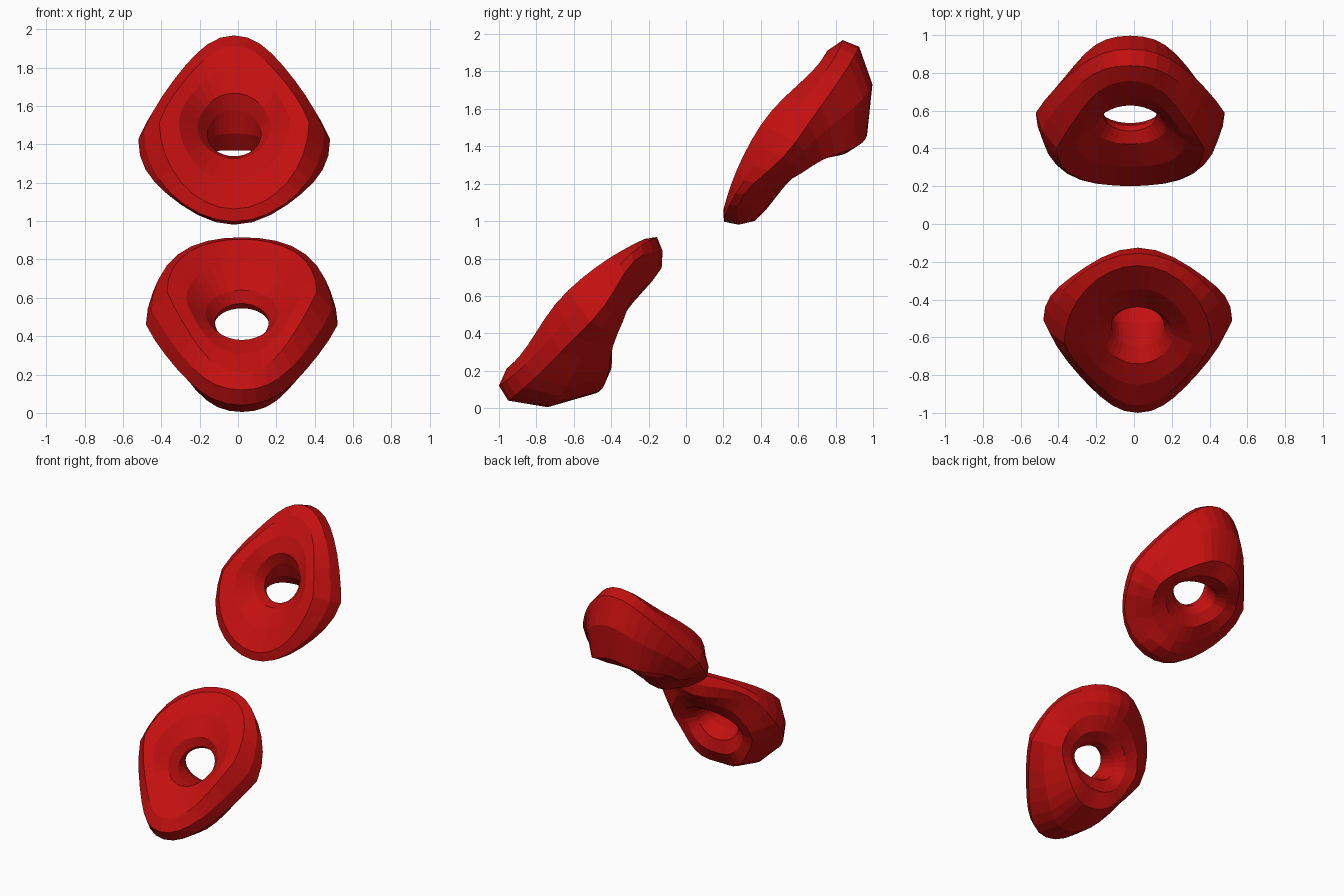
import bpy, bmesh, math
from mathutils import Matrix, Vector

if "Cube" in bpy.data.objects:
    bpy.data.objects.remove(bpy.data.objects["Cube"])

SEG = 32

# Loops around the ring's cross-section, from the hole, over the front, round the back:
# (top y, z), (side x, y, z), (bottom y, z), backward dent low down, forward lift high up
LOOPS = [
    ((-.44, .57), (.14, -.54, .47), (-.65, .37), 0, 0),         # waist of hole
    ((-.44, .64), (.19, -.59, .52), (-.74, .38), 0, 0),
    ((-.34, .78), (.29, -.635, .59), (-.85, .31), .008, 0),
    ((-.22, .905), (.39, -.63, .63), (-.96, .21), .014, 0),     # front crest
    ((-.155, .915), (.47, -.57, .54), (-1.0, .12), .01, .012),  # outer rim
    ((-.125, .84), (.50, -.51, .46), (-.95, .04), .005, .035),
    ((-.13, .75), (.44, -.45, .43), (-.74, .005), .015, .035),
    ((-.18, .68), (.34, -.365, .40), (-.48, .08), .02, .018),   # back crest
    ((-.26, .59), (.25, -.38, .40), (-.41, .19), .01, 0),
    ((-.34, .545), (.18, -.42, .42), (-.42, .29), 0, 0),
    ((-.41, .545), (.145, -.49, .45), (-.52, .345), 0, 0),
]

red = bpy.data.materials.new("red")
red.diffuse_color = (0.55, 0.005, 0.005, 1)
red.use_nodes = True
red.node_tree.nodes["Principled BSDF"].inputs["Base Color"].default_value = red.diffuse_color


def wave(top, side, bottom, a):
    """Closed curve value passing through top, side and bottom."""
    mid = (top + bottom) / 2
    return (mid + side) / 2 + (top - bottom) / 2 * math.cos(a) + (mid - side) / 2 * math.cos(2 * a)


def ring(name, matrix):
    bm = bmesh.new()
    rows = []
    for top, side, bottom, dent, lift in LOOPS:
        row = []
        taper = 0.38 * min(1, (side[0] - 0.14) / 0.25)   # outer loops narrow to the bottom
        for i in range(SEG):
            a = math.tau * i / SEG
            s, low = math.sin(a), min(0, math.cos(a))
            d = (dent if low < 0 else -lift) * (1 - math.cos(4 * a)) * 0.7
            row.append(bm.verts.new((
                0.02 + side[0] * s * (1 + taper * low * (0.5 + 0.5 * abs(s))),
                wave(top[0], side[1], bottom[0], a) + d,
                wave(top[1], side[2], bottom[1], a) - d)))
        rows.append(row)
    for j, row in enumerate(rows):
        nxt = rows[(j + 1) % len(rows)]
        for i in range(SEG):
            m = (i + 1) % SEG
            bm.faces.new((row[i], nxt[i], nxt[m], row[m]))
    bmesh.ops.recalc_face_normals(bm, faces=bm.faces)
    bm.transform(matrix)
    mesh = bpy.data.meshes.new(name)
    bm.to_mesh(mesh)
    bm.free()
    mesh.materials.append(red)
    bpy.context.collection.objects.link(bpy.data.objects.new(name, mesh))


# Lower ring, and the same ring turned half round its tilted axis for the upper one
ring("lower_ring", Matrix.Identity(4))
t = math.radians(140)
turn = Matrix.Rotation(math.pi, 4, Vector((0, math.cos(t), math.sin(t))))
ring("upper_ring", Matrix.Translation((0, .58, 1.475)) @ turn @ Matrix.Translation((0, .56, -.46)))
